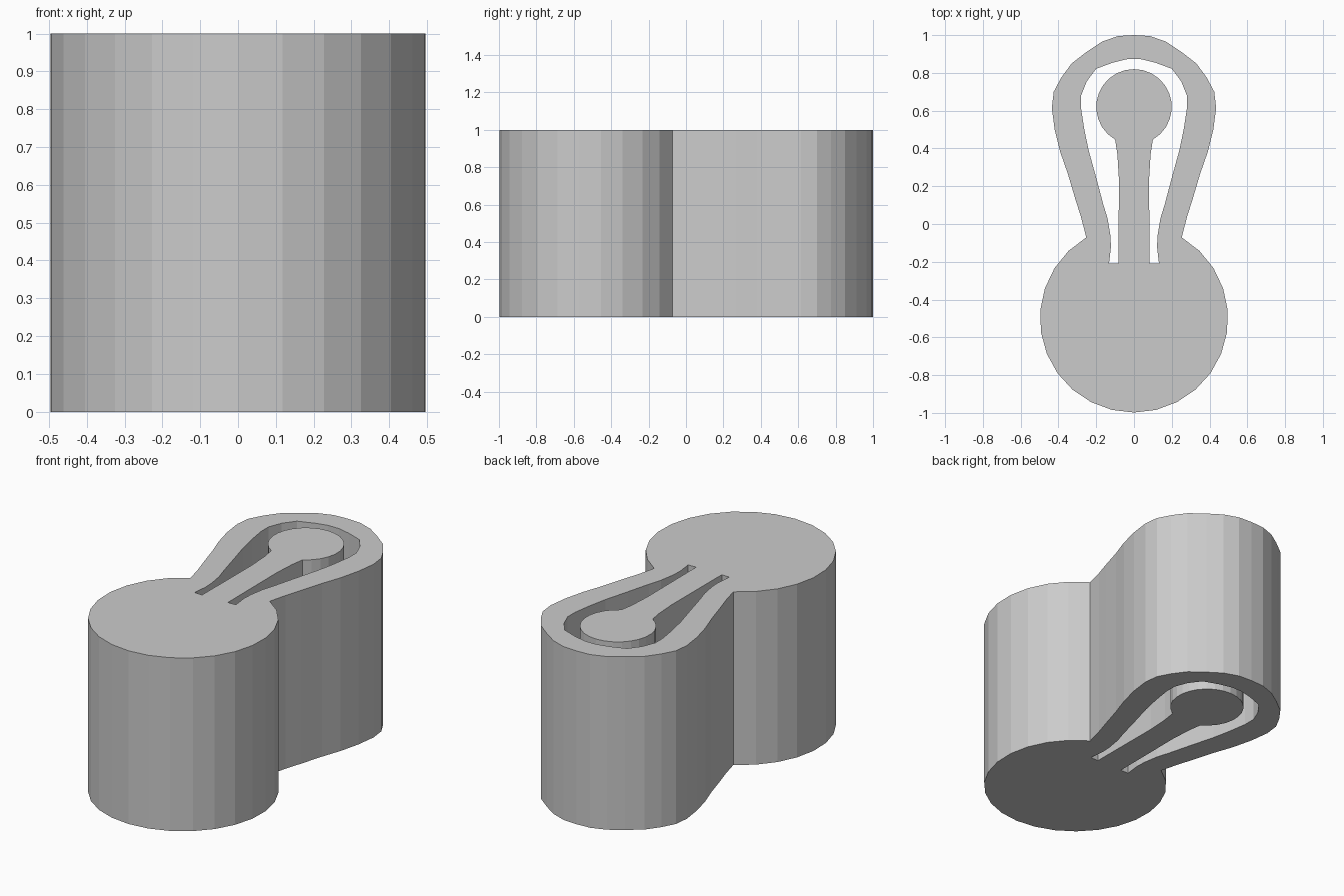
import bpy, bmesh
from math import cos, sin, radians

if "Cube" in bpy.data.objects:
    bpy.data.objects.remove(bpy.data.objects["Cube"])


def arc(cx, cy, r, a0, a1, n):
    """Points along an arc, both ends included (degrees)."""
    return [(cx + r * cos(radians(a0 + (a1 - a0) * i / n)),
             cy + r * sin(radians(a0 + (a1 - a0) * i / n))) for i in range(n + 1)]


def mirrored(half):
    """Reverse of a right-hand half profile on the left side, without points on the axis."""
    return [(-x, y) for x, y in reversed(half) if abs(x) > 1e-6]


# Outer outline: loop from the crown down to the neck, then round body
loop = [(0, 1), (0.085, 0.995), (0.17, 0.965), (0.25, 0.912), (0.33, 0.85), (0.385, 0.775),
        (0.425, 0.70), (0.435, 0.615), (0.42, 0.5), (0.39, 0.38), (0.35, 0.265),
        (0.31, 0.13), (0.28, 0.035)]
outer = loop + arc(0, -0.5, 0.498, 59.5, -239.5, 22) + mirrored(loop)
outer = [(x, max(y, -1)) for x, y in outer]

# Slot between the loop and the tongue
slot = [(0.035, 0.873), (0.11, 0.855), (0.2, 0.822), (0.25, 0.755), (0.28, 0.68),
        (0.28, 0.61), (0.263, 0.5), (0.24, 0.39), (0.2, 0.245), (0.163, 0.105),
        (0.14, 0.03), (0.125, -0.06), (0.122, -0.12), (0.132, -0.208), (0.082, -0.21),
        (0.08, 0.24), (0.088, 0.37)]
knob = arc(0, 0.62, 0.2, -60, 240, 22)
inner = slot + knob + mirrored(slot)

# Fill outline with the slot as a hole and extrude
curve = bpy.data.curves.new("clasp_profile", 'CURVE')
curve.dimensions = '2D'
curve.fill_mode = 'BOTH'
curve.extrude = 0.5
for pts in (outer, inner):
    s = curve.splines.new('POLY')
    s.points.add(len(pts) - 1)
    for p, (x, y) in zip(s.points, pts):
        p.co = (x, y, 0.5, 1)
    s.use_cyclic_u = True
tmp = bpy.data.objects.new("clasp_profile", curve)
tmp.location.z = 0.5
bpy.context.collection.objects.link(tmp)
bpy.context.view_layer.update()

# Convert to one clean flat-shaded solid
mesh = bpy.data.meshes.new_from_object(tmp.evaluated_get(bpy.context.evaluated_depsgraph_get()))
bpy.data.objects.remove(tmp)
bm = bmesh.new()
bm.from_mesh(mesh)
bmesh.ops.remove_doubles(bm, verts=bm.verts, dist=0.0005)
low = min(v.co.z for v in bm.verts)
bmesh.ops.translate(bm, verts=bm.verts, vec=(0, 0, -low))
bmesh.ops.dissolve_limit(bm, angle_limit=radians(0.5), verts=bm.verts, edges=bm.edges)
bmesh.ops.recalc_face_normals(bm, faces=bm.faces)
for f in bm.faces:
    f.smooth = False
bm.to_mesh(mesh)
bm.free()
mesh.name = "keyhole_clasp"
bpy.context.collection.objects.link(bpy.data.objects.new("keyhole_clasp", mesh))
